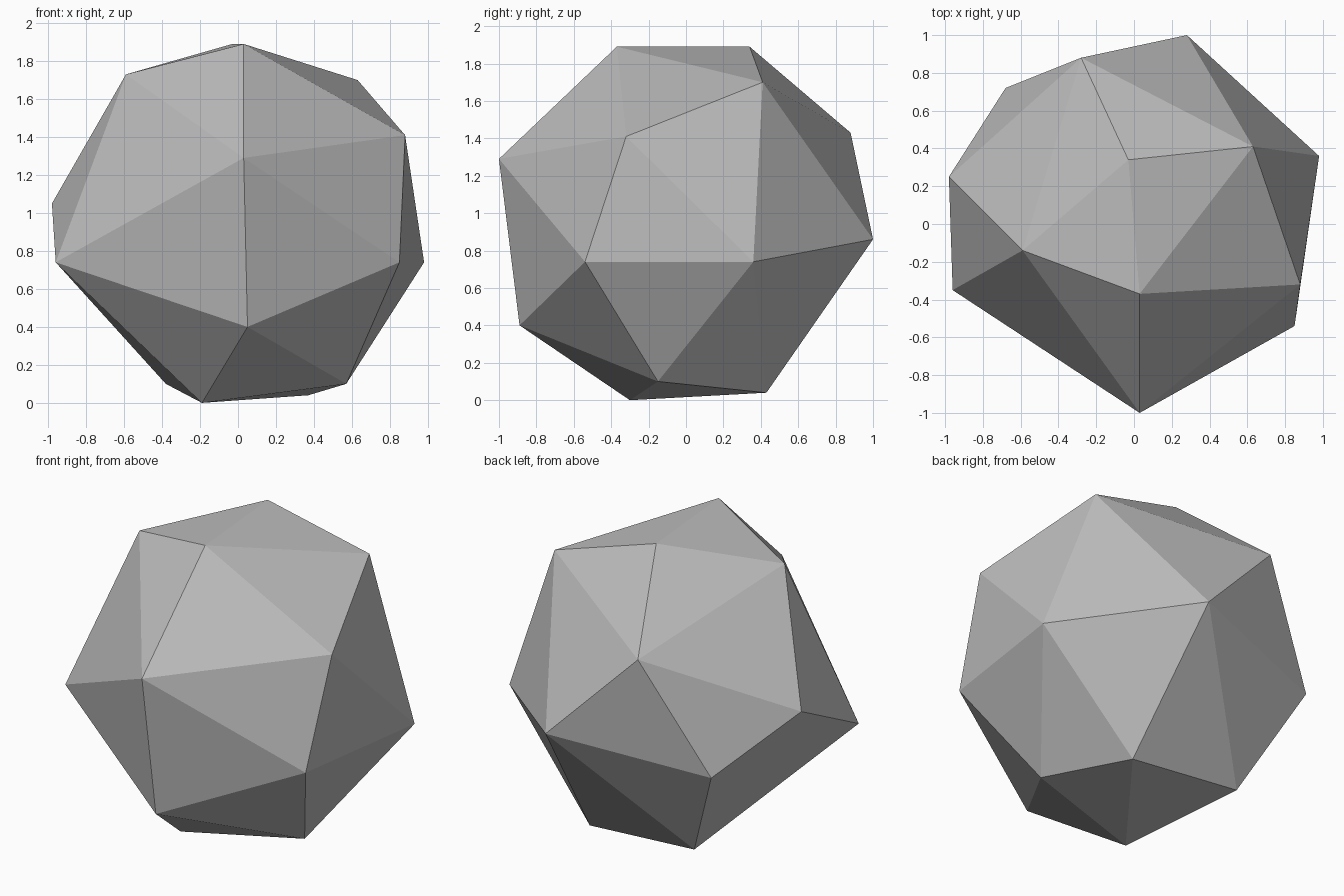
import bpy
import bmesh
from mathutils import Vector

# Remove the default cube if it is present
default_cube = bpy.data.objects.get("Cube")
if default_cube:
    bpy.data.objects.remove(default_cube, do_unlink=True)


def make_material(name, colour):
    """Create one flat material for viewport and render."""
    material = bpy.data.materials.new(name)
    material.use_nodes = True
    material.diffuse_color = colour
    shader = material.node_tree.nodes["Principled BSDF"]
    shader.inputs["Base Color"].default_value = colour
    return material


def make_hull(name, corners, material):
    """Wrap a faceted convex skin around the corner points."""
    bm = bmesh.new()
    for corner in corners:
        bm.verts.new(Vector(corner))
    bmesh.ops.convex_hull(bm, input=bm.verts[:])
    bmesh.ops.recalc_face_normals(bm, faces=bm.faces[:])
    mesh = bpy.data.meshes.new(name)
    bm.to_mesh(mesh)
    bm.free()
    mesh.materials.append(material)
    mesh.shade_flat()
    rock = bpy.data.objects.new(name, mesh)
    bpy.context.collection.objects.link(rock)
    return rock


# Corners of the boulder, from the underside up to the crown
underside = [(-.19, -.3, 0), (.37, .43, .04), (.57, -.15, .1), (-.38, .46, .1)]
lower_ring = [(.05, -.89, .4), (.85, -.54, .74), (.98, .36, .74),
              (-.96, -.35, .74), (-.68, .72, .73)]
upper_ring = [(.28, 1, .86), (-.98, .25, 1.05), (.03, -1, 1.29),
              (.88, -.32, 1.41), (-.28, .88, 1.43)]
crown = [(.63, .41, 1.7), (-.59, -.14, 1.73), (.03, -.37, 1.89), (-.03, .34, 1.89)]

stone_grey = make_material("stone_grey", (.5, .5, .5, 1))
make_hull("boulder", underside + lower_ring + upper_ring + crown, stone_grey)
